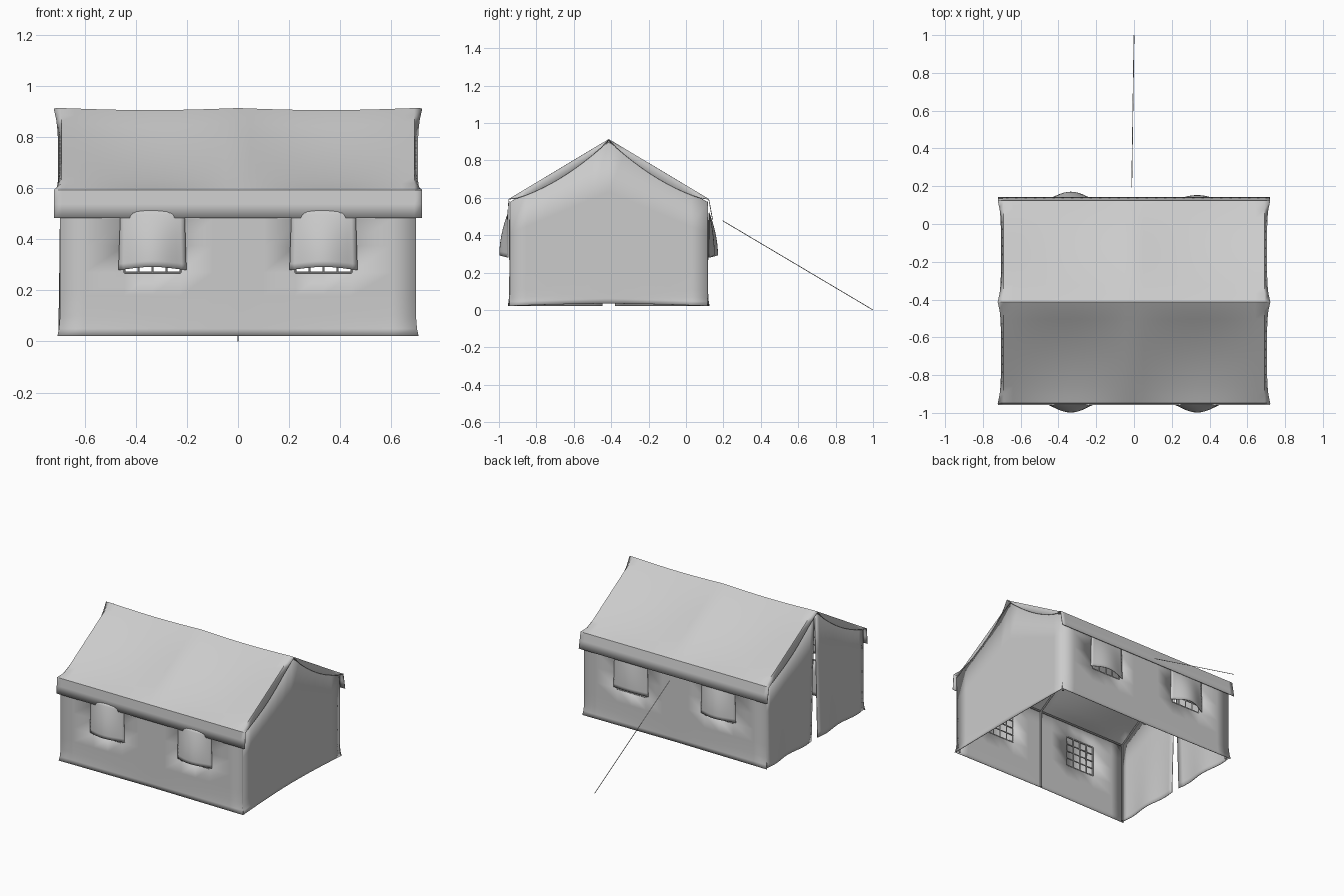
import bpy, bmesh
from math import sin, pi
from mathutils import Vector

if "Cube" in bpy.data.objects:
    bpy.data.objects.remove(bpy.data.objects["Cube"])

RIDGE_Y, RIDGE_Z, EAVE_Z = -0.413, 0.912, 0.592
FRONT, BACK, BASE = -0.943, 0.116, 0.022


def lin(a, b, n):
    return [a + (b - a) * i / n for i in range(n + 1)]


def roof_z(y):
    side = FRONT if y < RIDGE_Y else BACK
    return RIDGE_Z + (EAVE_Z - RIDGE_Z) * (y - RIDGE_Y) / (side - RIDGE_Y)


def sheet(name, us, vs, fn, skip=None, angle=0.6):
    """Thin cloth panel: a grid of fn(u, v) points with optional holes."""
    bm = bmesh.new()
    g = [[bm.verts.new(fn(u, v)) for v in vs] for u in us]
    for i in range(len(us) - 1):
        for j in range(len(vs) - 1):
            uc, vc = (us[i] + us[i + 1]) / 2, (vs[j] + vs[j + 1]) / 2
            if skip and skip(uc, vc):
                continue
            bm.faces.new((g[i][j], g[i + 1][j], g[i + 1][j + 1], g[i][j + 1]))
    bmesh.ops.delete(bm, geom=[v for v in bm.verts if not v.link_faces], context='VERTS')
    me = bpy.data.meshes.new(name)
    bm.to_mesh(me)
    bm.free()
    ob = bpy.data.objects.new(name, me)
    bpy.context.collection.objects.link(ob)
    bpy.ops.object.select_all(action='DESELECT')
    ob.select_set(True)
    bpy.context.view_layer.objects.active = ob
    bpy.ops.object.shade_smooth_by_angle(angle=angle)
    mod = ob.modifiers.new("cloth", 'SOLIDIFY')
    mod.thickness, mod.offset = 0.004, 0
    return ob


def rod(name, a, b, r):
    a, b = Vector(a), Vector(b)
    bpy.ops.mesh.primitive_cylinder_add(vertices=8, radius=r, depth=(b - a).length,
                                        location=(a + b) / 2)
    ob = bpy.context.object
    ob.name = name
    ob.rotation_euler = (b - a).to_track_quat('Z', 'Y').to_euler()


# Roof with sagging panels, hanging eave valances and drooping gable edges.
# v: -1 front eave, 0 ridge, 1 back eave; beyond +-1 is the valance
def roof_point(x, v):
    s = abs(v)
    back = v > 0
    edge = BACK + 0.006 if back else FRONT - 0.004
    if s <= 1:
        y = RIDGE_Y + (edge - RIDGE_Y) * s
        z = RIDGE_Z + (EAVE_Z - RIDGE_Z) * s
        z -= 0.03 * abs(sin(pi * x / 0.69)) * sin(pi * s) ** 0.8 if 0 < s < 1 else 0
        z -= 0.008 * abs(sin(pi * x / 0.69)) if s == 0 else 0
        droop = sin(pi * s)
    else:
        k = (s - 1) / 0.3
        y = edge + ((0.02 if back else -0.008) * k)
        z = EAVE_Z - 0.108 * k
        droop = 0
    if abs(x) > 0.695:
        z -= 0.05 * max(droop, 0) ** 0.7
        x = (0.703 + 0.018 * (1 - droop) ** 3) * (1 if x > 0 else -1)
    return (x, y, z)


roof_u = [-0.71] + lin(-0.69, 0.69, 28) + [0.71]
roof_v = [-1.3, -1.15] + lin(-1, 1, 24) + [1.15, 1.3]
sheet("roof_cover", roof_u, roof_v, roof_point)

# Long walls with two window openings each
WIN_X, WIN_W, WIN_LO, WIN_HI = 0.335, 0.11, 0.27, 0.48


def in_window(x, z):
    return abs(abs(x) - WIN_X) < WIN_W and WIN_LO < z < WIN_HI


cols = sorted([s * (WIN_X + d) for s in (-1, 1) for d in (-WIN_W, 0, WIN_W)]
              + [-0.697, -0.6, -0.1, 0, 0.1, 0.6, 0.697])
rows = [BASE, 0.05, 0.1, 0.18, WIN_LO, 0.375, WIN_HI, EAVE_Z - 0.01]
for side, wall_y, out in (("front", FRONT, -1), ("back", BACK, 1)):
    def wall_point(x, z):
        flare = max(0, 1 - (z - BASE) / 0.08) ** 2
        return (x * (1 + 0.014 * flare), wall_y + out * 0.008 * flare * abs(x) / 0.7, z)
    sheet(side + "_wall", cols, rows, wall_point, in_window)

    for sx in (-1, 1):
        cx = sx * WIN_X
        tag = side + ("_left" if sx < 0 else "_right")
        # Window mesh bars
        for i in range(5):
            x = cx - WIN_W + WIN_W * i / 2
            z = WIN_LO + (WIN_HI - WIN_LO) * i / 4
            rod(tag + "_window_bar_v", (x, wall_y, WIN_LO), (x, wall_y, WIN_HI), 0.004)
            rod(tag + "_window_bar_h", (cx - WIN_W, wall_y, z), (cx + WIN_W, wall_y, z), 0.004)
        # Window flap billowing outward
        depth = 0.028 if (out > 0 and sx > 0) else 0.046

        def flap_point(u, v):
            bulge = sin(pi * u) ** 1.2 if 0 < u < 1 else 0
            lift = sin(pi / 2 * v) ** 0.9
            return (cx + (u - 0.5) * (0.25 + 0.015 * v),
                    wall_y + out * (0.007 + depth * bulge * lift),
                    0.52 - 0.24 * v + 0.012 * bulge * v)
        sheet(tag + "_window_flap", lin(0, 1, 14), lin(0, 1, 10), flap_point)


# Closed gable wall on the right
def gable_point(y, v):
    flare = max(0, 1 - v / 0.1) ** 2
    top = roof_z(y) - 0.016
    mid = sin(pi * (y - FRONT) / (BACK - FRONT))
    return (0.694 + 0.01 * flare * (1 - mid), y, BASE + 0.012 * flare * mid + (top - BASE) * v)


v_rows = [0, 0.04, 0.08, 0.15, 0.4, 0.7, 1]
sheet("right_gable_wall", lin(FRONT, RIDGE_Y, 6) + lin(RIDGE_Y, BACK, 6)[1:], v_rows, gable_point)

# Two door panels on the left gable, parted by a narrow slit
for name, outer, d in (("front_door_panel", FRONT, -1), ("back_door_panel", BACK, 1)):
    def door_point(u, v):
        y_top = outer + (RIDGE_Y + d * 0.003 - outer) * u
        y = outer + (RIDGE_Y + d * (0.003 + 0.03 * (1 - v)) - outer) * u
        top = roof_z(y_top) - 0.016
        x = -0.694 - 0.008 * sin(3 * pi * u) * (1 - v) ** 2
        return (x, y, BASE + (top - BASE) * v)
    sheet(name, lin(0, 1, 12), v_rows, door_point)

# Inner frame: posts, eave rails, rafters and ridge pole
for x in (-0.683, 0, 0.683):
    for y in (FRONT + 0.012, BACK - 0.012):
        rod("post", (x, y, BASE), (x, y, EAVE_Z - 0.015), 0.006)
        rod("rafter", (x, y, EAVE_Z - 0.015), (x, RIDGE_Y, RIDGE_Z - 0.018), 0.006)
for y, z in ((FRONT + 0.012, EAVE_Z - 0.015), (BACK - 0.012, EAVE_Z - 0.015),
             (RIDGE_Y, RIDGE_Z - 0.02)):
    rod("long_pole", (-0.683, y, z), (0.683, y, z), 0.006)

# Guy rope at the back
rod("guy_rope", (-0.012, 0.195, 0.478), (0, 0.999, 0.001), 0.002)
